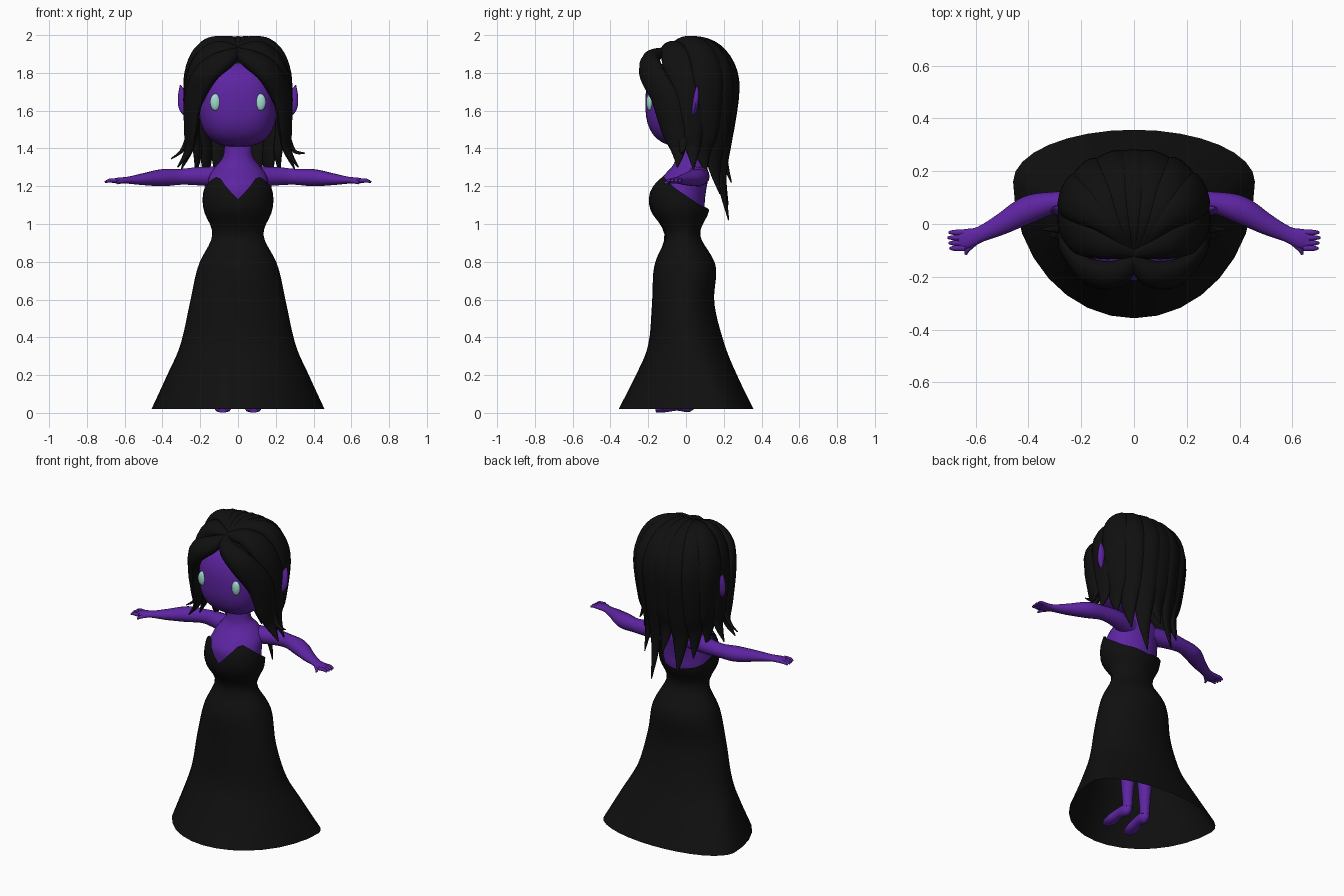
import bpy, bmesh, math
from mathutils import Vector

if "Cube" in bpy.data.objects:
    bpy.data.objects.remove(bpy.data.objects["Cube"])


def material(name, colour):
    mat = bpy.data.materials.new(name)
    mat.use_nodes = True
    mat.diffuse_color = (*colour, 1)
    bsdf = mat.node_tree.nodes["Principled BSDF"]
    bsdf.inputs["Base Color"].default_value = (*colour, 1)
    bsdf.inputs["Roughness"].default_value = 0.8
    return mat


skin = material("purple skin", (0.11, 0.018, 0.36))
black = material("soft black", (0.005, 0.005, 0.005))
pale = material("pale teal", (0.36, 0.7, 0.63))


def finish(name, bm, mat):
    bmesh.ops.recalc_face_normals(bm, faces=bm.faces)
    mesh = bpy.data.meshes.new(name)
    bm.to_mesh(mesh)
    bm.free()
    mesh.materials.append(mat)
    obj = bpy.data.objects.new(name, mesh)
    bpy.context.collection.objects.link(obj)
    for o in bpy.context.selected_objects:
        o.select_set(False)
    obj.select_set(True)
    bpy.context.view_layer.objects.active = obj
    bpy.ops.object.shade_smooth_by_angle(angle=math.radians(60))
    return obj


def spline(points, steps=5):
    """Catmull-Rom samples through tuples of any length."""
    pts = [points[0], *points, points[-1]]
    out = []
    for a, b, c, d in zip(pts, pts[1:], pts[2:], pts[3:]):
        for i in range(steps):
            t = i / steps
            out.append([0.5 * (2 * q + (r - p) * t + (2 * p - 5 * q + 4 * r - s) * t * t
                               + (3 * q - p - 3 * r + s) * t ** 3)
                        for p, q, r, s in zip(a, b, c, d)])
    return out + [list(points[-1])]


def lookup(rows, key):
    """Linear interpolation in rows sorted by their first value."""
    for a, b in zip(rows, rows[1:]):
        if key <= b[0]:
            t = max(0, (key - a[0]) / (b[0] - a[0]))
            return [p + (q - p) * t for p, q in zip(a, b)]
    return rows[-1]


def bridge(bm, rings):
    n = len(rings[0])
    for lo, hi in zip(rings, rings[1:]):
        for i in range(n):
            j = (i + 1) % n
            bm.faces.new((lo[i], lo[j], hi[j], hi[i]))


def tube(name, points, mat, ref, sides=10, steps=5):
    """Sweep an ellipse; points are x, y, z, half width, half thickness."""
    path = spline(points, steps)
    pos = [Vector(p[:3]) for p in path]
    bm = bmesh.new()
    rings = []
    for i, p in enumerate(path):
        tangent = (pos[min(i + 1, len(pos) - 1)] - pos[max(i - 1, 0)]).normalized()
        side = tangent.cross(ref(pos[i])).normalized()
        out = side.cross(tangent)
        ring = []
        for k in range(sides):
            a = math.tau * k / sides
            ring.append(bm.verts.new(pos[i] + side * math.cos(a) * max(p[3], 0.002)
                                     + out * math.sin(a) * max(p[4], 0.002)))
        rings.append(ring)
    bridge(bm, rings)
    bm.faces.new(rings[0])
    bm.faces.new(rings[-1])
    return finish(name, bm, mat)


def loft(name, rows, mat, top, sides=32, levels=40):
    """Rows are z, half width, front y, back y, y of the widest point."""
    table = spline(rows)
    low = rows[0][0]
    bm = bmesh.new()
    rings = []
    for j in range(levels + 1):
        ring = []
        for k in range(sides):
            a = math.tau * k / sides
            turn = math.degrees(min(a, math.tau - a))
            z, w, front, back, mid = lookup(table, low + (top(turn) - low) * j / levels)
            reach = mid - front if math.cos(a) > 0 else back - mid
            ring.append(bm.verts.new((w * math.sin(a), mid - reach * math.cos(a), z)))
        rings.append(ring)
    bridge(bm, rings)
    return finish(name, bm, mat)


def blob(name, centre, radii, mat, power=2.0):
    """Rounded solid; a higher power is boxier."""
    bm = bmesh.new()
    bmesh.ops.create_cube(bm, size=2)
    bmesh.ops.subdivide_edges(bm, edges=bm.edges[:], cuts=11, use_grid_fill=True)
    for v in bm.verts:
        d = v.co.normalized()
        d /= sum(abs(c) ** power for c in d) ** (1 / power)
        v.co = Vector(c + r * e for c, r, e in zip(centre, radii, d))
    return finish(name, bm, mat)


def up(p):
    return Vector((0, 0, 1))


def forward(p):
    return Vector((0, -1, 0))


def from_head(p):
    return p - Vector((0, 0.03, min(p.z, 1.7)))


def flip(points, s):
    return [(s * p[0], *p[1:]) for p in points]


# Gown with a sweetheart neckline and a low back
neckline = [(0, 1.13), (18, 1.19), (34, 1.24), (46, 1.25), (65, 1.22),
            (90, 1.17), (130, 1.1), (180, 1.07)]
loft("gown", [(0.02, 0.458, -0.357, 0.357, 0.16), (0.2, 0.375, -0.265, 0.27, 0.09),
              (0.36, 0.305, -0.2, 0.205, 0.02), (0.58, 0.255, -0.18, 0.15, -0.01),
              (0.78, 0.21, -0.168, 0.157, 0), (0.94, 0.135, -0.11, 0.075, -0.02),
              (1.06, 0.178, -0.182, 0.12, -0.03), (1.13, 0.187, -0.197, 0.125, -0.03),
              (1.2, 0.178, -0.185, 0.12, -0.03), (1.27, 0.155, -0.14, 0.12, -0.02)],
     black, lambda turn: lookup(neckline, turn)[1])

# Torso and neck
loft("torso", [(0.9, 0.11, -0.09, 0.06, -0.02), (1.06, 0.155, -0.15, 0.095, -0.03),
               (1.13, 0.165, -0.165, 0.1, -0.03), (1.2, 0.162, -0.162, 0.11, -0.02),
               (1.26, 0.15, -0.115, 0.12, 0.02), (1.31, 0.115, -0.07, 0.105, 0.03),
               (1.36, 0.078, -0.052, 0.07, 0.01), (1.46, 0.07, -0.045, 0.06, 0)],
     skin, lambda turn: 1.46)

# Head
blob("head", (0, 0, 1.64), (0.208, 0.215, 0.232), skin, 2.6)

for s, word in ((1, "left"), (-1, "right")):
    blob(word + "_eye", (s * 0.12, -0.192, 1.645), (0.028, 0.018, 0.045), pale)
    tube(word + "_ear", flip([(0.23, 0.03, 1.55, 0.012, 0.01), (0.28, 0.045, 1.61, 0.03, 0.015),
                              (0.293, 0.055, 1.68, 0.025, 0.015),
                              (0.305, 0.06, 1.735, 0.003, 0.003)], s), skin, forward)

    # Arm, palm, fingers and thumb
    tube(word + "_arm", flip([(0.08, 0.05, 1.25, 0.06, 0.055), (0.2, 0.075, 1.253, 0.05, 0.05),
                              (0.3, 0.08, 1.25, 0.042, 0.043), (0.4, 0.055, 1.245, 0.052, 0.046),
                              (0.5, 0, 1.237, 0.04, 0.032), (0.58, -0.038, 1.232, 0.03, 0.019),
                              (0.63, -0.055, 1.23, 0.037, 0.016),
                              (0.665, -0.06, 1.228, 0.035, 0.011)], s), skin, up, 14)
    for i in range(4):
        y = -0.032 - 0.02 * i
        tip = 0.705 - 0.004 * abs(i - 1)
        tube(f"{word}_finger_{i + 1}", flip([(0.64, y, 1.23, 0.011, 0.011),
                                             (0.68, y, 1.23, 0.01, 0.01),
                                             (tip, y, 1.221, 0.005, 0.005)], s), skin, up, 8, 3)
    tube(word + "_thumb", flip([(0.6, -0.065, 1.228, 0.014, 0.012), (0.63, -0.095, 1.222, 0.011, 0.01),
                                (0.637, -0.115, 1.215, 0.005, 0.005)], s), skin, up, 8, 3)

    # Leg and pointed foot
    tube(word + "_leg", flip([(0.065, 0.02, 0.05, 0.028, 0.03), (0.065, 0.02, 0.15, 0.033, 0.036),
                              (0.065, 0.02, 0.3, 0.045, 0.048), (0.07, 0, 0.55, 0.05, 0.055),
                              (0.07, -0.01, 0.9, 0.055, 0.06)], s), skin, forward)
    tube(word + "_foot", flip([(0.065, 0.045, 0.035, 0.015, 0.018), (0.067, 0.015, 0.04, 0.03, 0.038),
                               (0.073, -0.05, 0.04, 0.032, 0.03), (0.08, -0.12, 0.02, 0.043, 0.019),
                               (0.082, -0.16, 0.012, 0.025, 0.01)], s), skin, up)

    # Swept fringe and side locks
    tube(word + "_fringe", flip([(-0.01, -0.12, 1.915, 0.025, 0.02), (0.06, -0.185, 1.875, 0.055, 0.045),
                                 (0.16, -0.185, 1.805, 0.075, 0.045), (0.235, -0.115, 1.67, 0.08, 0.035),
                                 (0.25, -0.065, 1.5, 0.07, 0.03), (0.262, -0.04, 1.39, 0.04, 0.02),
                                 (0.32, -0.045, 1.3, 0.003, 0.003)], s), black, from_head, 12)
    tube(word + "_side_lock", flip([(0, -0.11, 1.92, 0.02, 0.02), (0.11, -0.08, 1.925, 0.06, 0.04),
                                    (0.205, -0.04, 1.85, 0.085, 0.04), (0.258, 0, 1.7, 0.075, 0.03),
                                    (0.258, 0.02, 1.5, 0.07, 0.025), (0.255, 0.035, 1.4, 0.04, 0.02),
                                    (0.3, 0.04, 1.29, 0.003, 0.003)], s), black, from_head, 12)
    tube(word + "_curl", flip([(0.24, -0.04, 1.55, 0.04, 0.02), (0.265, -0.02, 1.45, 0.028, 0.018),
                               (0.3, -0.02, 1.385, 0.014, 0.01),
                               (0.355, -0.02, 1.375 - 0.03 * (s < 0), 0.003, 0.003)], s),
         black, from_head, 8)

# Hair mass and long back locks fanning out from the parting
blob("hair_cap", (0, 0.055, 1.73), (0.258, 0.205, 0.232), black)
locks = [(-72, 1.26), (-48, 1.2), (-24, 1.1), (0, 1.22), (22, 1.02), (46, 1.16), (70, 1.27)]
for i, (turn, end) in enumerate(locks):
    sx, cy = math.sin(math.radians(turn)), math.cos(math.radians(turn))
    mid = (end + 1.5) / 2
    tube(f"back_lock_{i + 1}",
         [(0.01 * sx, -0.11, 1.905, 0.02, 0.02),
          (0.1 * sx, 0.02 * cy - 0.01, 1.955, 0.045, 0.04),
          (0.2 * sx, 0.03 + 0.13 * cy, 1.915, 0.075, 0.04),
          (0.258 * sx, 0.05 + 0.195 * cy, 1.76, 0.085, 0.037),
          (0.245 * sx, 0.04 + 0.185 * cy, 1.5, 0.072, 0.03),
          (0.225 * sx, 0.03 + 0.17 * cy, mid, 0.045, 0.022),
          (0.235 * sx, 0.04 + 0.2 * cy, end, 0.003, 0.003)], black, from_head, 12)
